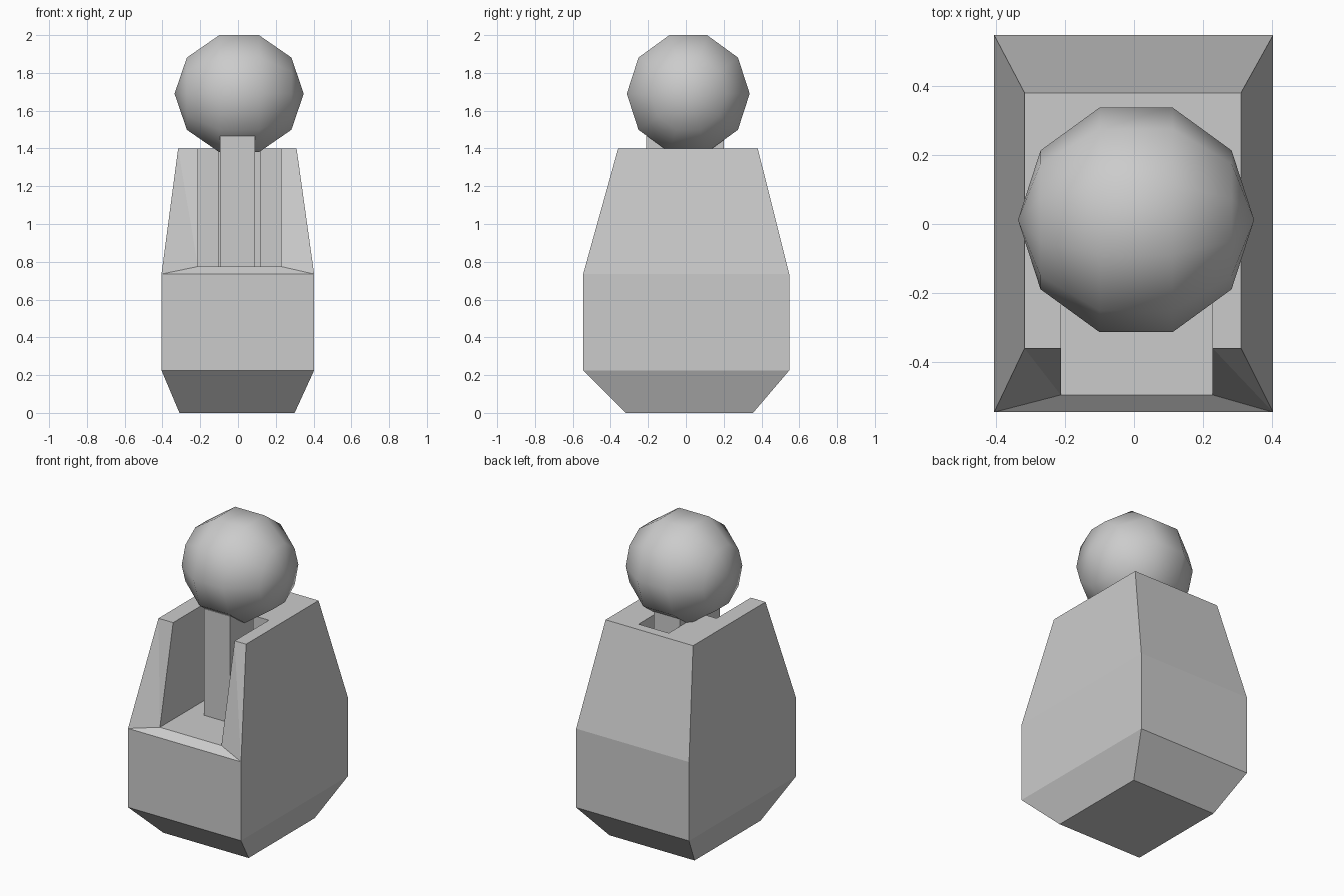
import bpy, bmesh
from math import sin, cos, pi

if "Cube" in bpy.data.objects:
    bpy.data.objects.remove(bpy.data.objects["Cube"])


def finish(bm, name, smooth=False):
    bmesh.ops.remove_doubles(bm, verts=bm.verts, dist=0.0005)
    bmesh.ops.recalc_face_normals(bm, faces=bm.faces)
    for f in bm.faces:
        f.smooth = smooth
    me = bpy.data.meshes.new(name)
    bm.to_mesh(me)
    bm.free()
    ob = bpy.data.objects.new(name, me)
    bpy.context.collection.objects.link(ob)
    return ob


def bridge(bm, a, b, closed=True):
    # quads between two point loops
    n = len(a)
    for i in range(n if closed else n - 1):
        j = (i + 1) % n
        bm.faces.new((a[i], a[j], b[j], b[i]))


def rect(bm, x0, x1, y0, y1, z):
    return [bm.verts.new(p) for p in ((x0, y0, z), (x1, y0, z), (x1, y1, z), (x0, y1, z))]


# Body: tapered block with a stepped slot open to the front
bm = bmesh.new()
base = rect(bm, -0.31, 0.30, -0.32, 0.355, 0)
low = rect(bm, -0.405, 0.403, -0.545, 0.547, 0.225)
mid = rect(bm, -0.405, 0.403, -0.545, 0.547, 0.735)
top = rect(bm, -0.317, 0.31, -0.36, 0.38, 1.4)
bm.faces.new(base)
bridge(bm, base, low)
bridge(bm, low, mid)
bridge(bm, mid[1:] + mid[:1], top[1:] + top[:1], closed=False)


def slot(front, z):
    pts = ((-0.212, front), (-0.212, -0.01), (-0.10, -0.01), (-0.10, 0.318),
           (0.116, 0.318), (0.116, -0.01), (0.228, -0.01), (0.228, front))
    return [bm.verts.new((x, y, z)) for x, y in pts]


floor, rim = slot(-0.495, 0.775), slot(-0.36, 1.4)
bm.faces.new(floor)
bridge(bm, floor, rim, closed=False)
bm.faces.new([top[0]] + rim + top[1:])
# Sill and the two front cheeks
bm.faces.new((mid[0], mid[1], floor[7], floor[0]))
bm.faces.new((mid[0], floor[0], top[0]))
bm.faces.new((floor[0], rim[0], top[0]))
bm.faces.new((mid[1], rim[7], floor[7]))
bm.faces.new((mid[1], top[1], rim[7]))
finish(bm, "body")

# Post standing in the slot
bm = bmesh.new()
lo = rect(bm, -0.096, 0.09, -0.21, 0.20, 0.775)
hi = rect(bm, -0.096, 0.09, -0.21, 0.20, 1.465)
bm.faces.new(lo)
bm.faces.new(hi)
bridge(bm, lo, hi)
finish(bm, "post")

# Ball: ten-sided sphere with its poles along x
R, CX, CY, CZ = 0.342, 0.006, 0.012, 1.69
bm = bmesh.new()
rings = []
for k in range(1, 5):
    t = k * pi / 5
    rings.append([bm.verts.new((CX - R * cos(t),
                                CY + R * sin(t) * cos(i * pi / 5),
                                CZ + R * sin(t) * sin(i * pi / 5))) for i in range(10)])
for a, b in zip(rings, rings[1:]):
    bridge(bm, a, b)
for ring, x in ((rings[0], CX - R), (rings[-1], CX + R)):
    pole = bm.verts.new((x, CY, CZ))
    for i in range(10):
        bm.faces.new((ring[i], ring[(i + 1) % 10], pole))
finish(bm, "ball", smooth=True)
